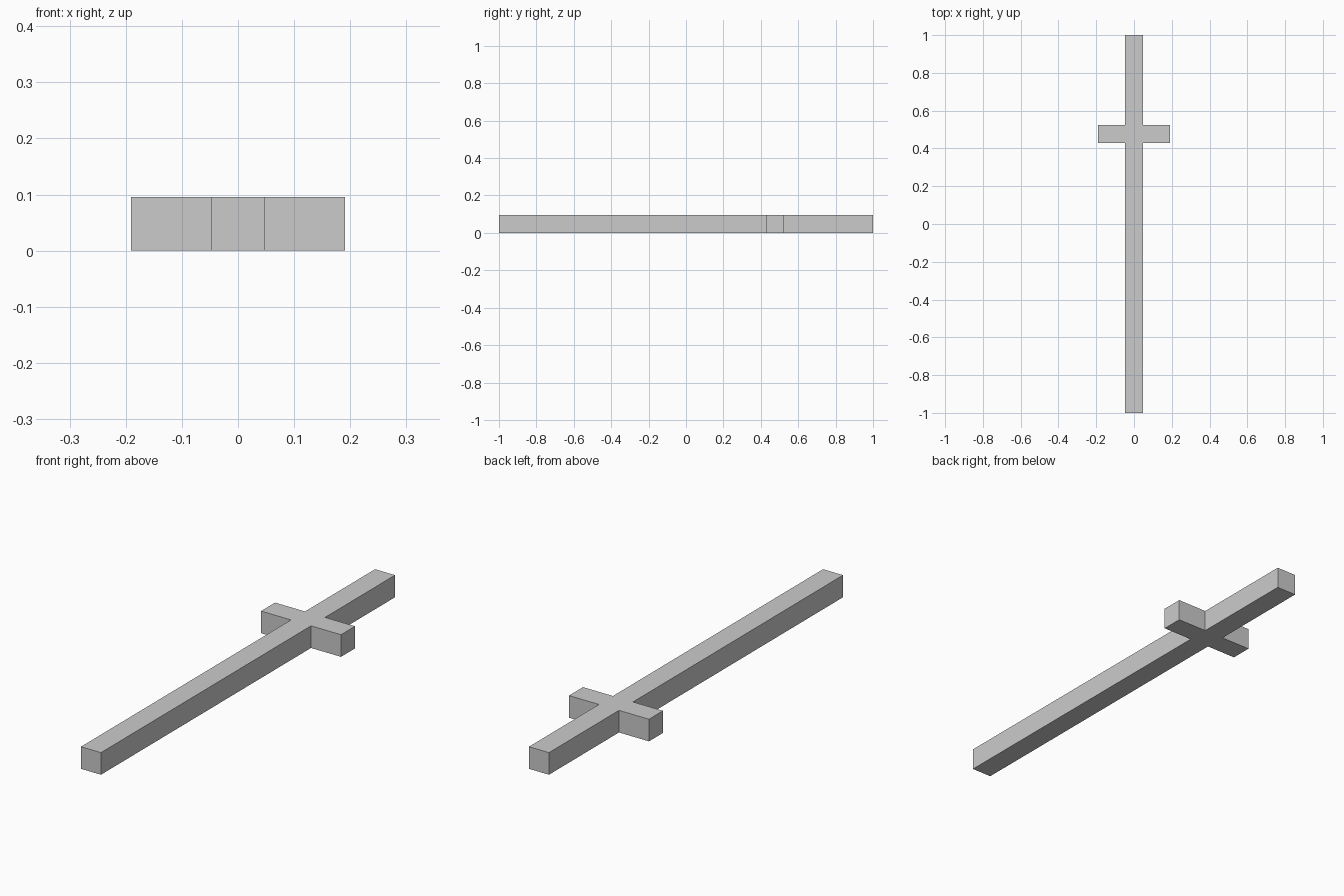
import bpy
import bmesh

cube = bpy.data.objects.get("Cube")
if cube:
    bpy.data.objects.remove(cube, do_unlink=True)

# Plain grey material
grey = bpy.data.materials.new("plain_grey")
grey.use_nodes = True
colour = (0.6, 0.6, 0.6, 1)
grey.diffuse_color = colour
grey.node_tree.nodes["Principled BSDF"].inputs["Base Color"].default_value = colour

# The bar is one unit thick and 21 units long
unit = 2 / 21
half = unit / 2
arm = 2 * unit
bar_front = -1 + 15 * unit
bar_back = bar_front + unit

# Cross outline: right-hand half, then its mirror
side = [(half, -1), (half, bar_front), (arm, bar_front),
        (arm, bar_back), (half, bar_back), (half, 1)]
outline = side + [(-x, y) for x, y in reversed(side)]

# Extrude the outline into one solid
bm = bmesh.new()
base = bm.faces.new([bm.verts.new((x, y, 0)) for x, y in outline])
top = bmesh.ops.extrude_face_region(bm, geom=[base], use_keep_orig=True)
bmesh.ops.translate(bm, vec=(0, 0, unit),
                    verts=[v for v in top["geom"] if isinstance(v, bmesh.types.BMVert)])
bmesh.ops.recalc_face_normals(bm, faces=bm.faces)

mesh = bpy.data.meshes.new("cross_bar")
bm.to_mesh(mesh)
bm.free()
mesh.materials.append(grey)
bpy.context.collection.objects.link(bpy.data.objects.new("cross_bar", mesh))
